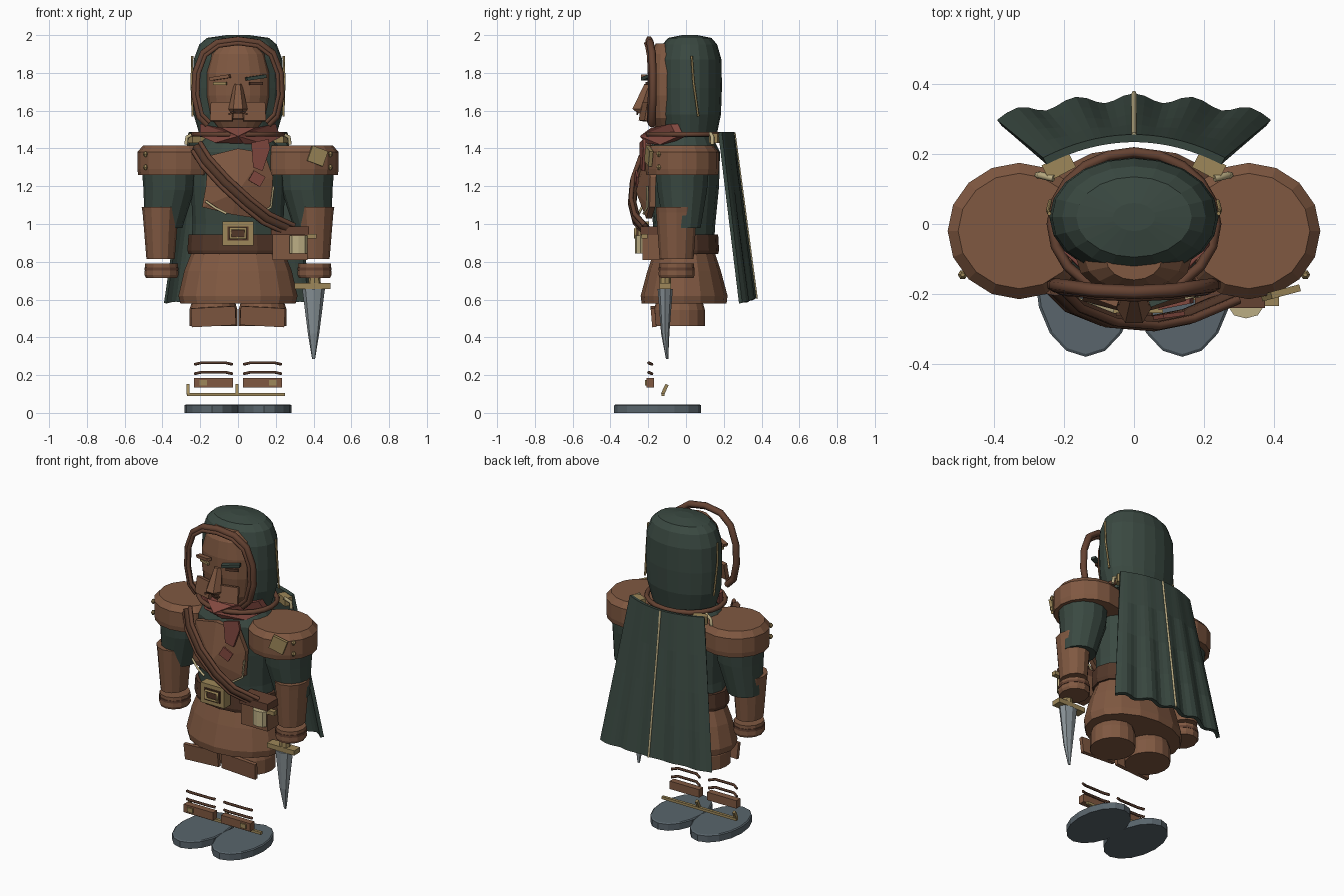
import bpy, bmesh, math
from mathutils import Matrix, Euler

if "Cube" in bpy.data.objects:
    bpy.data.objects.remove(bpy.data.objects["Cube"])


def colour(name, r, g, b):
    m = bpy.data.materials.new(name)
    m.diffuse_color = (r, g, b, 1)
    m.use_nodes = True
    m.node_tree.nodes["Principled BSDF"].inputs["Base Color"].default_value = m.diffuse_color
    return m


LEATHER = colour("leather", .215, .098, .053)
DARK = colour("dark_leather", .085, .038, .022)
RIM = colour("rim_leather", .13, .055, .032)
GREEN = colour("green_cloth", .042, .066, .053)
RED = colour("red_cloth", .22, .065, .05)
GOLD = colour("brass", .34, .245, .10)
SLATE = colour("slate", .10, .13, .15)
STEEL = colour("steel", .24, .28, .30)
CREAM = colour("cream", .50, .42, .23)


def finish(name, bm, mat):
    bmesh.ops.recalc_face_normals(bm, faces=bm.faces)
    me = bpy.data.meshes.new(name)
    bm.to_mesh(me)
    bm.free()
    me.materials.append(mat)
    ob = bpy.data.objects.new(name, me)
    bpy.context.collection.objects.link(ob)
    return ob


def loft(name, mat, rings, cx=0, cy=0, n=16):
    """Stacked ellipses: (rx, ry, z) or (rx, ry, z, dx, dy)."""
    bm = bmesh.new()
    loops = []
    for ring in rings:
        rx, ry, z, dx, dy = (tuple(ring) + (0, 0))[:5]
        loops.append([bm.verts.new((cx + dx + rx * math.cos(2 * math.pi * i / n),
                                    cy + dy + ry * math.sin(2 * math.pi * i / n), z))
                      for i in range(n)])
    for a, b in zip(loops, loops[1:]):
        for i in range(n):
            j = (i + 1) % n
            bm.faces.new((a[i], a[j], b[j], b[i]))
    bm.faces.new(loops[0])
    bm.faces.new(loops[-1])
    return finish(name, bm, mat)


def box(name, mat, pos, size, rot=(0, 0, 0)):
    bm = bmesh.new()
    bmesh.ops.create_cube(bm, size=1)
    rot = Euler([math.radians(a) for a in rot]).to_matrix().to_4x4()
    bm.transform(Matrix.Translation(pos) @ rot @ Matrix.Diagonal((*size, 1)))
    return finish(name, bm, mat)


def plate(name, mat, outline, y, centre=None, thick=.015):
    """Outline in x and z, fanned to a raised centre; y(x, z) is the front."""
    bm = bmesh.new()
    front = [bm.verts.new((x, y(x, z), z)) for x, z in outline]
    back = [bm.verts.new((x, y(x, z) + thick, z)) for x, z in outline]
    n = len(outline)
    for i in range(n):
        j = (i + 1) % n
        bm.faces.new((front[i], front[j], back[j], back[i]))
    if centre:
        x, yc, z = centre
        cf, cb = bm.verts.new(centre), bm.verts.new((x, yc + thick, z))
        for i in range(n):
            bm.faces.new((front[i], front[(i + 1) % n], cf))
            bm.faces.new((back[i], back[(i + 1) % n], cb))
    else:
        bm.faces.new(front)
        bm.faces.new(back)
    return finish(name, bm, mat)


def tube(name, mat, points, r, closed=False, res=1):
    cu = bpy.data.curves.new(name, 'CURVE')
    cu.dimensions = '3D'
    cu.bevel_depth, cu.bevel_resolution, cu.use_fill_caps = r, res, True
    sp = cu.splines.new('POLY')
    sp.points.add(len(points) - 1)
    for p, co in zip(sp.points, points):
        p.co = (*co, 1)
    sp.use_cyclic_u = closed
    cu.materials.append(mat)
    ob = bpy.data.objects.new(name, cu)
    bpy.context.collection.objects.link(ob)
    bpy.ops.object.select_all(action='DESELECT')
    ob.select_set(True)
    bpy.context.view_layer.objects.active = ob
    bpy.ops.object.convert(target='MESH')


# Hood, face and the floating arched rim
loft("hood", GREEN, [(.20, .14, 1.46), (.235, .165, 1.58), (.242, .17, 1.72), (.235, .168, 1.87),
                     (.205, .145, 1.95), (.165, .115, 1.985), (.06, .04, 2.0)], cy=.02, n=20)
loft("face", LEATHER, [(.10, .06, 1.50), (.145, .09, 1.56), (.165, .105, 1.68), (.165, .105, 1.80),
                       (.14, .09, 1.90), (.08, .06, 1.955)], cy=-.10)
half = [(.16, -.18, 1.525), (.205, -.18, 1.57), (.23, -.175, 1.68), (.225, -.175, 1.80),
        (.185, -.18, 1.905), (.11, -.19, 1.96)]
for name, k, dy, r in (("hood_rim", 1, 0, .02), ("hood_rim_inner", .93, -.015, .012)):
    arch = ([(-x, y, z) for x, y, z in half] + [(0, -.195, 1.975)] + half[::-1])
    tube(name, RIM, [(x * k, y + dy, 1.72 + (z - 1.72) * k) for x, y, z in arch], r)

# Facial features
loft("nose", LEATHER, [(.045, .035, 1.585), (.05, .05, 1.61, 0, -.015), (.022, .03, 1.74, 0, .03)],
     cy=-.225, n=6)
box("mouth", DARK, (0, -.205, 1.555), (.11, .02, .01))
for s in (-1, 1):
    box("cheek_plate", LEATHER, (s * .085, -.215, 1.595), (.12, .025, .10), (-10, 0, s * 15))
    box("moustache", DARK, (s * .025, -.258, 1.592), (.055, .01, .01), (0, s * 25, 0))
    box("eye", GOLD if s < 0 else DARK, (s * .095, -.195, 1.745), (.075, .015, .016), (0, 0, s * 20))
    box("brow", LEATHER if s < 0 else GREEN, (s * .095, -.205, 1.775), (.11, .03, .018), (0, -8, s * 20))
    tube("hood_stitch", GOLD, [(s * .242, .03, 1.89), (s * .246, .04, 1.75), (s * .24, .065, 1.57)], .006)

# Torso, collar, belt and skirt
loft("torso", GREEN, [(.25, .155, .84), (.24, .165, 1.0), (.25, .185, 1.2), (.245, .19, 1.38),
                      (.17, .15, 1.46)], cy=-.01)
tube("collar", RIM, [(.235 * math.cos(i * math.pi / 10), .205 * math.sin(i * math.pi / 10), 1.475)
                     for i in range(20)], .015, True)
loft("belt", DARK, [(.262, .18, .84), (.268, .185, .86), (.262, .18, .945)], cy=-.01)
loft("skirt", LEATHER, [(.305, .225, .58), (.315, .23, .62), (.285, .195, .75), (.25, .165, .84)], cy=-.01)

# Chest plate with stitching
plate("chest_plate", LEATHER, [(-.16, 1.36), (0, 1.40), (.14, 1.375), (.185, 1.25), (.175, 1.09), (.10, 1.03),
                               (-.03, 1.05), (-.19, 1.09), (-.17, 1.2)],
      lambda x, z: -.22 + .9 * x * x, (0, -.265, 1.17), .03)
tube("stitch_left", CREAM, [(-.17, -.212, 1.12), (-.12, -.235, 1.085), (-.06, -.25, 1.055)], .007)
tube("stitch_right", CREAM, [(.12, -.225, 1.055), (.175, -.205, 1.09), (.188, -.205, 1.2)], .006)

# Diagonal strap with two raised edges
path = [(-.22, -.185, 1.41), (-.17, -.235, 1.33), (-.07, -.275, 1.22), (.05, -.285, 1.11),
        (.15, -.265, 1.03), (.28, -.21, .97)]
tube("chest_strap", DARK, path, .025)
for d in (-1, 1):
    tube("strap_edge", RIM, [(x + d * .019, y - .006, z + d * .022) for x, y, z in path], .013)

# Scarf and its hanging tails
plate("scarf", RED, [(-.20, 1.53), (-.09, 1.51), (.09, 1.51), (.20, 1.53), (.225, 1.46), (.15, 1.42),
                     (.03, 1.425), (-.12, 1.43), (-.20, 1.465)],
      lambda x, z: -.21 + 3.2 * x * x, (.0, -.245, 1.465), .04)
plate("scarf_tail", RED, [(.07, 1.43), (.16, 1.45), (.17, 1.40), (.13, 1.28), (.08, 1.30)],
      lambda x, z: -.26 + .2 * x)
box("scarf_tip", RED, (.10, -.262, 1.24), (.07, .012, .06), (0, 30, 8))

# Belt buckle: brass plate with dark inset and small frame
box("buckle", GOLD, (0, -.225, .95), (.165, .06, .125))
box("buckle_inset", DARK, (0, -.257, .95), (.11, .008, .075))
tube("buckle_frame", GOLD, [(-.04, -.265, .975), (.04, -.265, .975), (.04, -.265, .925),
                            (-.04, -.265, .925)], .009, True)

# Pouch with flap and cream bottle
box("pouch", LEATHER, (.275, -.175, .895), (.185, .11, .17))
box("pouch_flap", RIM, (.275, -.18, .965), (.20, .12, .045))
loft("bottle", CREAM, [(.048, .03, .845), (.048, .03, .94)], .32, -.24, 8)
box("pouch_clasp", GOLD, (.385, -.22, .935), (.06, .03, .025))

# Arms, pads and cuffs
for s in (-1, 1):
    loft("upper_arm", GREEN, [(.10, .10, .98, s * .03), (.135, .135, 1.18), (.145, .145, 1.30)],
         s * .365, -.02, 14)
    loft("shoulder_pad", LEATHER, [(.20, .19, 1.26), (.205, .195, 1.29), (.205, .195, 1.38),
                                   (.175, .165, 1.415)], s * .328, -.02)
    loft("forearm", LEATHER, [(.075, .09, .815), (.095, .108, 1.06), (.10, .11, 1.09)], s * .41, -.05, 12)
    loft("wrist_cuff", LEATHER, [(.082, .09, .715), (.09, .095, .73), (.086, .092, .79)], s * .405, -.05, 12)
    loft("wrist_band", RIM, [(.091, .096, .755), (.091, .096, .77)], s * .405, -.05, 12)
    for z in (1.30, 1.37):
        loft("pad_rivet", GOLD, [(.006, .006, z - .014), (.014, .014, z), (.006, .006, z + .014)],
             s * .49, -.145, 6)
    box("cape_clasp", GOLD, (s * .215, .165, 1.455), (.085, .05, .05), (0, 0, s * -28))
    tube("cape_loop", CREAM, [(s * .23, .13, 1.48), (s * .27, .14, 1.46), (s * .275, .14, 1.42)], .01)
box("pad_patch", GOLD, (.42, -.197, 1.36), (.09, .02, .085), (0, 20, 15))

# Cape with folds deepening toward the hem, and a centre seam


def cape_point(u, v):
    fold = .013 * v * math.cos(u * math.tau / .43)
    return (u * (.255 + .13 * v), .245 - .065 * u * u + v * (.105 + .01 * u * u) + fold,
            1.485 + (-.885 - .02 * u * u) * v + .006 * v * math.cos(u * 14))


bm = bmesh.new()
grid = [[bm.verts.new(cape_point(i / 14 - 1, j / 4)) for i in range(29)] for j in range(5)]
for a, b in zip(grid, grid[1:]):
    for i in range(28):
        bm.faces.new((a[i], a[i + 1], b[i + 1], b[i]))
cape = finish("cape", bm, GREEN)
mod = cape.modifiers.new("thickness", 'SOLIDIFY')
mod.thickness, mod.offset = .022, 0
seam = [cape_point(0, j / 4) for j in range(5)]
tube("cape_seam", CREAM, [(x, y + .011, z) for x, y, z in seam], .007)

# Dagger
box("dagger_guard", GOLD, (.395, -.11, .672), (.19, .06, .03))
loft("dagger_grip", GOLD, [(.035, .03, .67), (.03, .03, .72)], .405, -.11, 8)
loft("dagger_blade", STEEL, [(.008, .006, .285, 0, .01), (.03, .022, .42), (.06, .04, .655)], .40, -.11, 8)

# Legs, knee flaps, boot trimmings and soles
for s in (-1, 1):
    loft("thigh", LEATHER, [(.128, .135, .46), (.128, .135, .545), (.11, .12, .60)], s * .13, -.035)
    box("knee_flap", LEATHER, (s * .13, -.172, .51), (.235, .022, .10), (5, s * 3, 0))
    for z in (.215, .265):
        tube("boot_lace", DARK, [(s * .13 + d * .1, -.18 - (abs(d) < .8) * .018, z - (abs(d) > .8) * .008)
                                 for d in (-1, -.65, .65, 1)], .008)
    box("boot_strap", LEATHER, (s * .13, -.19, .16), (.205, .04, .05))
    box("boot_buckle", GOLD, (s * .185, -.213, .16), (.04, .008, .028))
    loft("sole", SLATE, [(.145, .23, 0), (.145, .23, .04), (.138, .222, .045)], s * .138, -.15)
    if s < 0:
        box("trim_end", GOLD, (-.265, -.112, .125), (.016, .018, .055), (-25, 0, 0))
box("boot_trim", GOLD, (-.01, -.122, .097), (.52, .018, .016))
box("trim_middle", GOLD, (-.005, -.112, .125), (.016, .018, .055), (-25, 0, 0))
